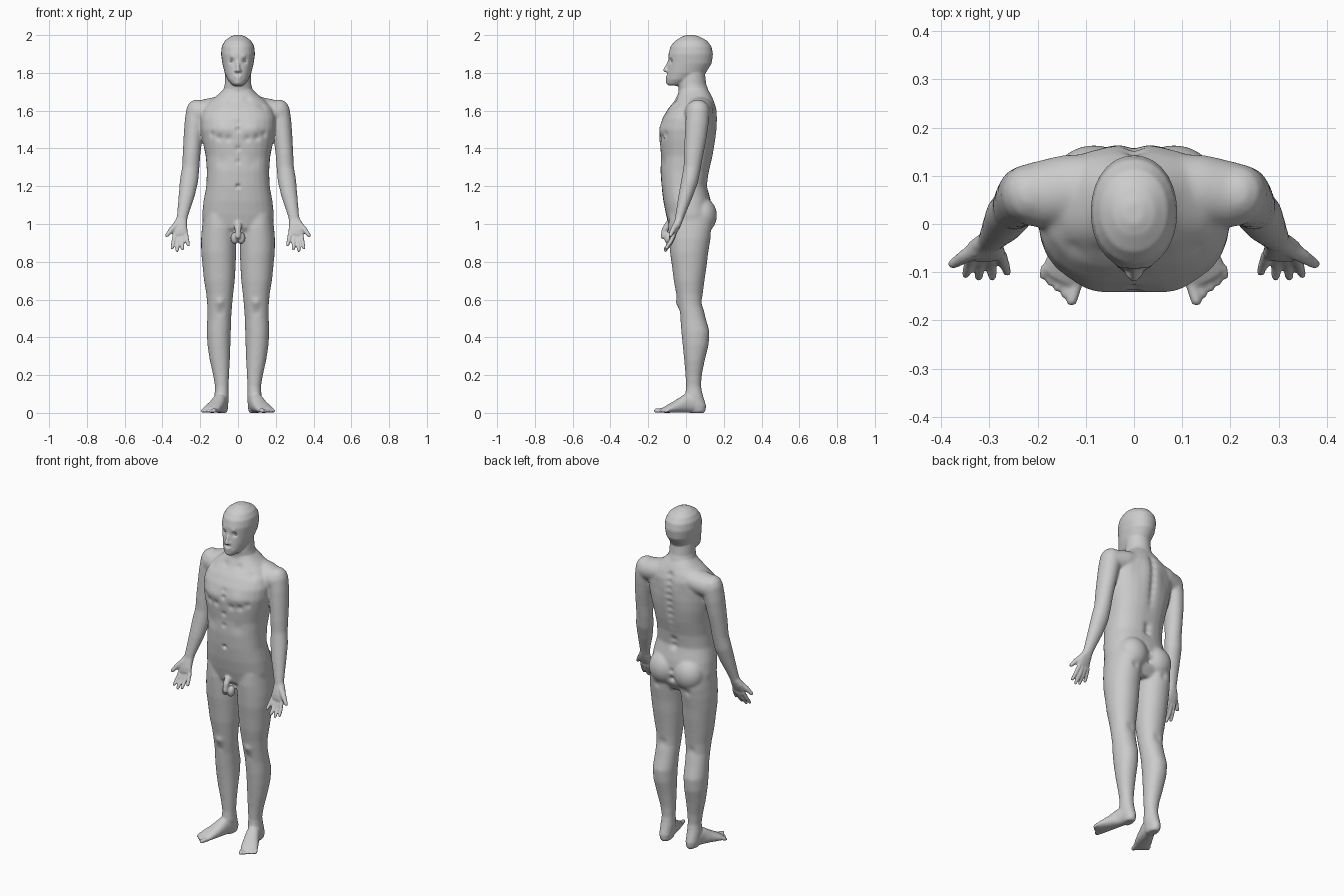
import bpy, bmesh, math
from mathutils import Vector, Matrix, kdtree

bm = bmesh.new()
N = 28


def skin(rings):
    vs = [[bm.verts.new(p) for p in r] for r in rings]
    for a, b in zip(vs, vs[1:]):
        for i in range(N):
            j = (i + 1) % N
            bm.faces.new((a[i], a[j], b[j], b[i]))
    bm.faces.new(vs[0][::-1])
    bm.faces.new(vs[-1])


def unit(i, n):
    a = 2 * math.pi * i / N
    f = lambda c: math.copysign(abs(c) ** (2 / n), c)
    return f(math.cos(a)), f(math.sin(a))


def stack(rows, n=2.0, mirror=False):
    """Horizontal rings: (z, x0, x1, y front, y back)."""
    for s in ((1, -1) if mirror else (1,)):
        rings = []
        for z, x0, x1, y0, y1 in rows:
            ring = []
            for i in range(N):
                c, d = unit(i, n)
                ring.append((s * ((x0 + x1) / 2 + c * (x1 - x0) / 2),
                             (y0 + y1) / 2 + d * (y1 - y0) / 2, z))
            rings.append(ring)
        skin(rings)


def tube(pts, side=(1, 0, 0), mirror=True, n=2.0):
    """Round-ended limb along points (x, y, z, side radius, depth radius)."""
    P = [Vector(p[:3]) for p in pts]
    R = [(p[3], p[-1]) for p in pts]
    T = [(P[min(i + 1, len(P) - 1)] - P[max(i - 1, 0)]).normalized() for i in range(len(P))]
    sec = list(zip(P, T, R))
    for end, sgn in ((0, -1), (-1, 1)):
        p, t, r = sec[end]
        h = min(r)
        caps = [(p + t * sgn * h * k, t, (r[0] * q, r[1] * q))
                for k, q in ((.5, .87), (.85, .53), (.98, .15))]
        sec = caps[::-1] + sec if end == 0 else sec + caps
    for s in ((1, -1) if mirror else (1,)):
        rings = []
        for p, t, r in sec:
            u = Vector(side)
            u = (u - t * u.dot(t)).normalized()
            v = t.cross(u)
            ring = []
            for i in range(N):
                c, d = unit(i, n)
                q = p + u * c * r[0] + v * d * r[1]
                ring.append((s * q.x, q.y, max(q.z, 0)))
            rings.append(ring)
        skin(rings)


def ball(c, r, mirror=True):
    for s in ((1, -1) if mirror else (1,)):
        m = Matrix.Translation((s * c[0], c[1], c[2])) @ Matrix.Diagonal((*r, 1))
        bmesh.ops.create_uvsphere(bm, u_segments=28, v_segments=16, radius=1, matrix=m)


def sym(rows):
    return [(z, -w, w, a, b) for z, w, a, b in rows]


# torso
stack(sym([(.93, .14, -.05, .10), (.98, .183, -.088, .13), (1.05, .19, -.106, .14),
           (1.12, .183, -.12, .132), (1.20, .168, -.13, .112), (1.28, .165, -.135, .122),
           (1.36, .171, -.133, .142), (1.44, .188, -.14, .156), (1.50, .198, -.143, .164),
           (1.56, .20, -.125, .167), (1.61, .185, -.095, .163), (1.65, .15, -.062, .15),
           (1.69, .10, -.042, .13), (1.72, .07, -.03, .11)]), 2.4)
# neck and head
stack(sym([(1.64, .10, -.04, .13), (1.70, .08, -.038, .122), (1.74, .07, -.042, .107),
           (1.80, .068, -.03, .10)]))
stack(sym([(1.732, .02, -.09, -.03), (1.742, .036, -.101, .0), (1.765, .055, -.104, .05),
           (1.80, .071, -.10, .105), (1.85, .083, -.094, .136), (1.90, .09, -.093, .143),
           (1.94, .086, -.082, .135), (1.97, .07, -.058, .112), (1.99, .044, -.025, .076),
           (2.0, .018, .0, .045)]), 2.1)
# nose and lips
tube([(0, -.086, 1.868, .007), (0, -.101, 1.835, .009), (0, -.109, 1.815, .012)], mirror=False)
ball((.011, -.1, 1.811), (.009, .011, .008))
ball((0, -.095, 1.781), (.024, .014, .006), False)
ball((0, -.094, 1.769), (.021, .014, .006), False)
# shoulders
tube([(.06, .075, 1.61, .075, .07), (.14, .07, 1.602, .074, .066), (.205, .06, 1.59, .068, .063)],
     side=(0, 1, 0))
# buttocks
ball((.083, .085, 1.045), (.088, .079, .095))
# legs
stack([(1.05, .03, .183, -.09, .135), (.98, .012, .191, -.094, .14), (.92, .008, .196, -.09, .13),
       (.85, .010, .195, -.085, .118), (.78, .012, .188, -.075, .11), (.70, .017, .18, -.065, .098),
       (.63, .025, .168, -.052, .089), (.57, .031, .163, -.042, .088), (.50, .036, .163, -.03, .105),
       (.43, .038, .166, -.025, .125), (.36, .04, .162, -.018, .12), (.28, .043, .15, -.01, .1),
       (.20, .047, .132, -.003, .084), (.14, .05, .122, 0, .08), (.09, .049, .125, -.005, .09),
       (.04, .052, .123, .0, .106), (.012, .055, .118, .005, .104), (0, .062, .11, .02, .095)],
      2.1, True)
# feet and toes
d, o = Vector((.26, -.966, 0)), Vector((.966, .26, 0))
tube([(.087, .07, .034, .033, .034), (.09, .04, .052, .036, .052), (.1, 0, .049, .038, .049),
      (.118, -.045, .034, .043, .034), (.138, -.088, .022, .047, .022),
      (.148, -.108, .016, .045, .016)], side=o, n=2.3)
for i in range(5):
    b = Vector((.15, -.102, .015)) + o * (-.035 + .0178 * i)
    e = b + d * (.05 - .0085 * i)
    r = .0135 if i == 0 else .0095
    tube([(*b, r), (e.x, e.y, r * .85, r * .85)], side=o)
# arms
tube([(.215, .063, 1.60, .06, .062), (.230, .058, 1.53, .054, .062), (.239, .05, 1.45, .05, .058),
      (.246, .04, 1.37, .047, .052), (.250, .033, 1.30, .046, .046), (.259, .02, 1.23, .049, .045),
      (.272, -.002, 1.15, .043, .038), (.287, -.022, 1.08, .034, .029), (.297, -.036, 1.03, .029, .023)])
# palms, thumbs and fingers
tube([(.299, -.038, 1.02, .03, .021), (.308, -.05, .99, .039, .02), (.308, -.06, .965, .041, .017),
      (.305, -.066, .947, .038, .013)], n=2.4)
tube([(.322, -.05, 1.0, .018), (.352, -.068, .97, .0145), (.376, -.083, .94, .0105)])
for bx, bz, tx, ty, tz in ((.275, .945, .263, -.1, .889), (.295, .938, .294, -.11, .868),
                           (.315, .937, .322, -.11, .860), (.335, .943, .349, -.105, .872)):
    tube([(bx, -.064, bz, .0115), ((bx + tx) / 2, -.082, (bz + tz) / 2 - .002, .0108),
          (tx, ty, tz, .0088)])
# groin
tube([(0, -.09, 1.0, .02), (0, -.112, .97, .017), (0, -.12, .935, .015)], mirror=False)
ball((.017, -.09, .925), (.022, .026, .032))

# fuse everything into one skin
bmesh.ops.recalc_face_normals(bm, faces=bm.faces)
me = bpy.data.meshes.new("body")
bm.to_mesh(me)
bm.free()
body = bpy.data.objects.new("body", me)
bpy.context.collection.objects.link(body)
bpy.context.view_layer.objects.active = body
body.select_set(True)
mod = body.modifiers.new("fuse", 'REMESH')
mod.mode, mod.voxel_size = 'VOXEL', .0055
bpy.ops.object.modifier_apply(modifier=mod.name)

# blend the muscle joins, leaving hands, feet and face crisp
group = body.vertex_groups.new(name="blend")
ids = [v.index for v in body.data.vertices
       if .1 < v.co.z < 1.71 and not (v.co.z < 1.03 and abs(v.co.x) > .2)
       and not (abs(v.co.x) < .045 and v.co.y < -.07 and .87 < v.co.z < 1.02)]
group.add(ids, 1, 'REPLACE')
for name, its, vg in (("blend", 22, "blend"), ("polish", 3, "")):
    mod = body.modifiers.new(name, 'SMOOTH')
    mod.factor, mod.iterations, mod.vertex_group = .5, its, vg
    bpy.ops.object.modifier_apply(modifier=mod.name)

# surface modelling: (x, y, z, radius, push along y)
verts = body.data.vertices
tree = kdtree.KDTree(len(verts))
for v in verts:
    tree.insert(v.co, v.index)
tree.balance()
marks = [(.034, -.083, 1.863, .013, .013), (.032, -.09, 1.887, .012, -.004),
         (0, -.104, 1.792, .01, .004), (0, -.104, 1.75, .013, -.005),
         (.05, -.14, 1.452, .018, .008), (.10, -.13, 1.456, .018, .009), (.14, -.115, 1.475, .018, .008),
         (.085, -.135, 1.51, .04, -.006), (0, -.143, 1.5, .014, .009), (0, -.14, 1.54, .014, .006),
         (0, -.135, 1.40, .014, .007), (0, -.134, 1.33, .014, .006), (0, -.13, 1.2, .011, .014),
         (.085, -.125, 1.33, .03, .004), (.1, .155, 1.5, .05, -.003), (.095, .165, 1.56, .045, -.006),
         (0, .15, 1.06, .014, -.014), (0, .14, 1.01, .014, -.016), (.1, .13, .955, .02, -.007),
         (.095, -.04, .585, .022, -.009), (.095, -.035, .53, .02, .004), (.095, .088, .59, .025, -.006),
         (.045, -.05, 1.655, .02, .006), (.13, -.06, 1.63, .025, .008)]
marks += [(0, .16 - .05 * (z < 25), 1 + z / 100, .02, -.012) for z in range(20, 66, 4)]
for x, y, z, s, push in marks:
    for sx in ((1, -1) if x else (1,)):
        for co, i, dist in tree.find_range((sx * x, y, z), 2.6 * s):
            verts[i].co.y += push * math.exp(-(dist / s) ** 2)
for v in verts:
    v.co.z = max(v.co.z, 0)
body.data.shade_smooth()

# eyes
for sx, name in ((1, "left_eye"), (-1, "right_eye")):
    bpy.ops.mesh.primitive_uv_sphere_add(segments=20, ring_count=12, radius=.0125,
                                         location=(sx * .034, -.063, 1.862))
    bpy.context.object.name = name
    bpy.context.object.data.shade_smooth()
